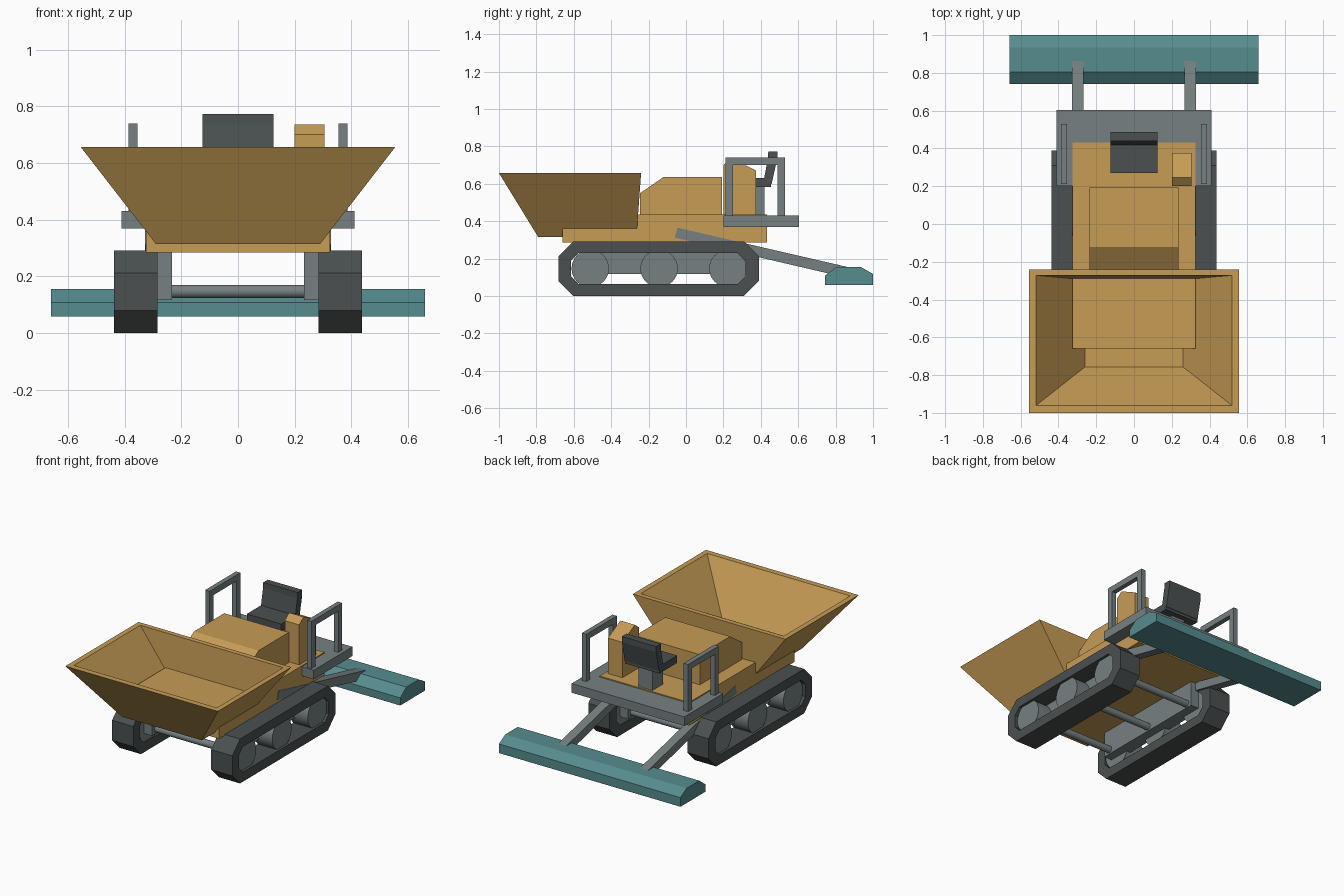
import bpy, bmesh, math
from mathutils import Matrix

if "Cube" in bpy.data.objects:
    bpy.data.objects.remove(bpy.data.objects["Cube"], do_unlink=True)


def material(name, rgb):
    m = bpy.data.materials.new(name)
    m.use_nodes = True
    m.diffuse_color = (*rgb, 1)
    m.node_tree.nodes["Principled BSDF"].inputs["Base Color"].default_value = (*rgb, 1)
    return m


OCHRE = material("ochre paint", (0.565, 0.332, 0.091))
GREY = material("grey steel", (0.181, 0.216, 0.223))
DARK = material("dark rubber", (0.069, 0.080, 0.081))
TEAL = material("teal paint", (0.093, 0.262, 0.271))


def finish(name, bm, mat):
    bmesh.ops.recalc_face_normals(bm, faces=bm.faces)
    mesh = bpy.data.meshes.new(name)
    bm.to_mesh(mesh)
    bm.free()
    mesh.materials.append(mat)
    obj = bpy.data.objects.new(name, mesh)
    bpy.context.collection.objects.link(obj)
    return obj


def bridge(bm, a, b):
    for i in range(len(a)):
        j = (i + 1) % len(a)
        bm.faces.new((a[i], a[j], b[j], b[i]))


def extrude(name, profile, x0, x1, mat):
    """Closed (y, z) profile swept along x."""
    bm = bmesh.new()
    a, b = [[bm.verts.new((x, y, z)) for y, z in profile] for x in (x0, x1)]
    bm.faces.new(a)
    bm.faces.new(b)
    bridge(bm, a, b)
    return finish(name, bm, mat)


def box(name, x0, x1, y0, y1, z0, z1, mat):
    return extrude(name, [(y0, z0), (y1, z0), (y1, z1), (y0, z1)], x0, x1, mat)


def cylinder(name, x0, x1, y, z, r, mat):
    bm = bmesh.new()
    place = Matrix.Translation(((x0 + x1) / 2, y, z)) @ Matrix.Rotation(math.pi / 2, 4, "Y")
    bmesh.ops.create_cone(bm, cap_ends=True, segments=32, radius1=r, radius2=r,
                          depth=abs(x1 - x0), matrix=place)
    obj = finish(name, bm, mat)
    bpy.ops.object.select_all(action="DESELECT")
    bpy.context.view_layer.objects.active = obj
    obj.select_set(True)
    bpy.ops.object.shade_smooth_by_angle(angle=math.radians(40))
    obj.select_set(False)
    return obj


def octagon(y0, y1, z0, z1, c):
    return [(y0 + c, z0), (y1 - c, z0), (y1, z0 + c), (y1, z1 - c),
            (y1 - c, z1), (y0 + c, z1), (y0, z1 - c), (y0, z0 + c)]


def track(name, x0, x1):
    """Hollow chamfered loop."""
    bm = bmesh.new()
    outer = octagon(-0.683, 0.39, 0, 0.292, 0.08)
    inner = octagon(-0.615, 0.317, 0.063, 0.23, 0.042)
    o0, o1, i1, i0 = [[bm.verts.new((x, y, z)) for y, z in p]
                      for p, x in ((outer, x0), (outer, x1), (inner, x1), (inner, x0))]
    for a, b in ((o0, o1), (o1, i1), (i1, i0), (i0, o0)):
        bridge(bm, a, b)
    return finish(name, bm, DARK)


# Hopper: open tapered tub with a flat rim
bm = bmesh.new()
rings = []
for hx, y0, y1, z in ((0.29, -0.79, -0.265, 0.315), (0.555, -1.0, -0.24, 0.657),
                      (0.52, -0.962, -0.272, 0.657), (0.26, -0.757, -0.295, 0.345)):
    rings.append([bm.verts.new(p) for p in
                  ((-hx, y0, z), (hx, y0, z), (hx, y1, z), (-hx, y1, z))])
for a, b in zip(rings, rings[1:]):
    bridge(bm, a, b)
bm.faces.new(rings[0])
bm.faces.new(rings[-1])
finish("hopper", bm, OCHRE)

# Body
box("chassis", -0.325, 0.325, -0.66, 0.432, 0.285, 0.437, OCHRE)
extrude("engine_hood", [(-0.245, 0.43), (0.192, 0.43), (0.192, 0.635),
                        (-0.122, 0.635), (-0.245, 0.55)], -0.235, 0.235, OCHRE)
extrude("control_console", [(0.2, 0.43), (0.375, 0.43), (0.375, 0.67),
                            (0.245, 0.735), (0.2, 0.70)], 0.2, 0.305, OCHRE)
box("operator_platform", -0.41, 0.41, 0.2, 0.603, 0.37, 0.43, GREY)

# Seat
box("seat_pedestal", -0.05, 0.05, 0.31, 0.42, 0.43, 0.585, GREY)
box("seat_cushion", -0.125, 0.125, 0.27, 0.455, 0.582, 0.63, DARK)
extrude("seat_back", [(0.412, 0.60), (0.458, 0.60), (0.488, 0.735), (0.488, 0.772),
                      (0.44, 0.772), (0.438, 0.735)], -0.125, 0.125, DARK)

# Blade
extrude("blade", [(0.742, 0.058), (1.0, 0.058), (1.0, 0.118), (0.935, 0.155),
                  (0.805, 0.155), (0.742, 0.108)], -0.66, 0.66, TEAL)

# Paired parts and running gear
WHEELS = (-0.512, -0.144, 0.224)
for s, side in ((1, "left"), (-1, "right")):
    track(f"track_{side}", s * 0.283, s * 0.437)
    box(f"track_frame_{side}", s * 0.232, s * 0.32, -0.56, 0.27, 0.117, 0.29, GREY)
    for i, y in enumerate(WHEELS):
        cylinder(f"road_wheel_{side}_{i + 1}", s * 0.29, s * 0.42, y, 0.147, 0.1, GREY)
    extrude(f"blade_arm_{side}", [(-0.06, 0.312), (0.85, 0.10), (0.864, 0.155),
                                  (-0.045, 0.365)], s * 0.268, s * 0.328, GREY)
    for label, y in (("front", 0.212), ("rear", 0.49)):
        box(f"rail_post_{label}_{side}", s * 0.354, s * 0.386, y, y + 0.04, 0.43, 0.705, GREY)
    box(f"rail_top_{side}", s * 0.354, s * 0.386, 0.212, 0.53, 0.70, 0.74, GREY)
for i, y in enumerate(WHEELS):
    cylinder(f"axle_{i + 1}", -0.25, 0.25, y, 0.147, 0.023, GREY)
